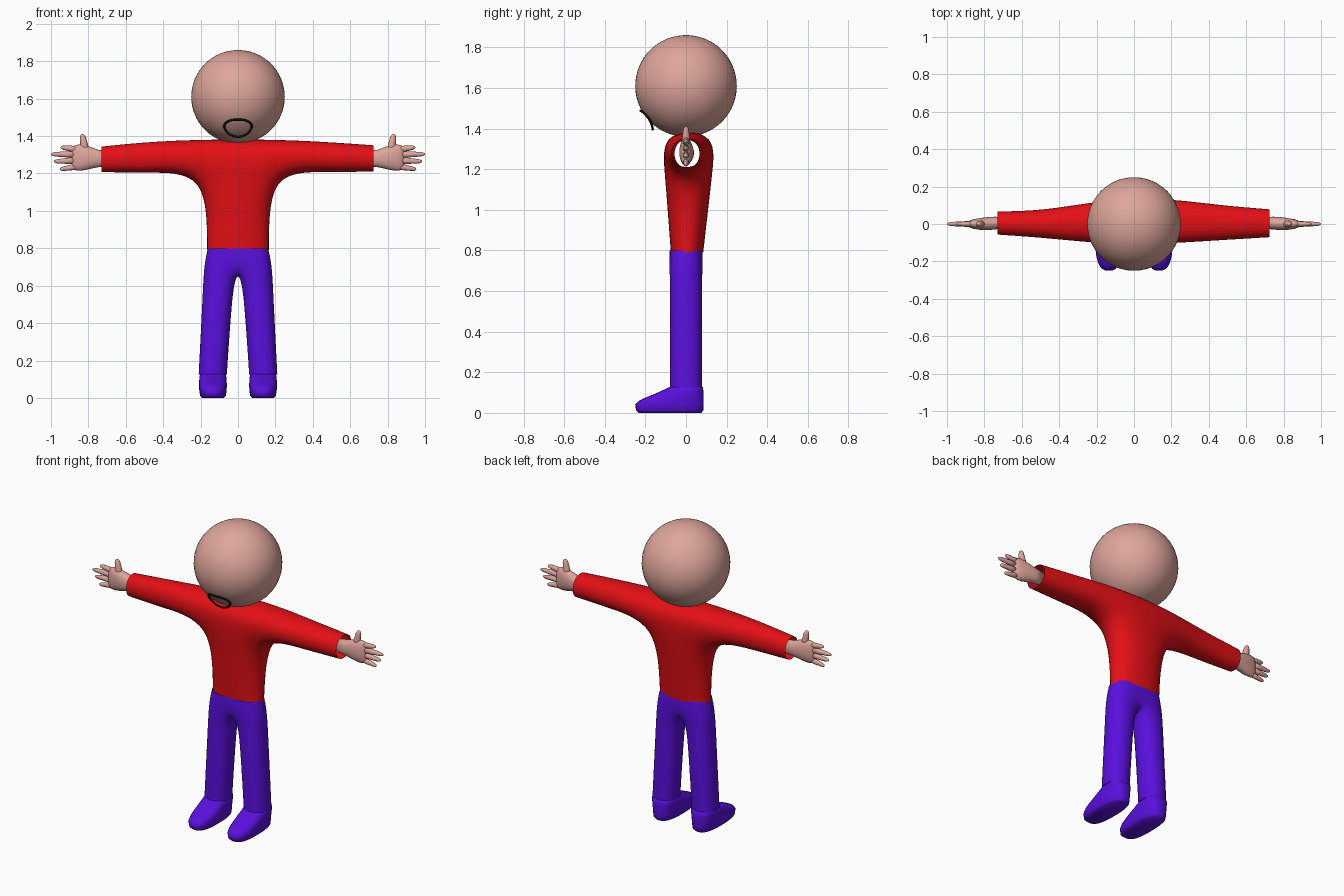
import bpy, bmesh, math
from mathutils import Vector

if "Cube" in bpy.data.objects:
    bpy.data.objects.remove(bpy.data.objects["Cube"])


def material(name, rgb):
    m = bpy.data.materials.new(name)
    m.diffuse_color = (*rgb, 1)
    m.use_nodes = True
    m.node_tree.nodes["Principled BSDF"].inputs["Base Color"].default_value = m.diffuse_color
    return m


SKIN = material("skin", (0.73, 0.38, 0.33))
RED = material("red cloth", (0.78, 0.005, 0.008))
PURPLE = material("purple cloth", (0.1, 0.005, 0.72))
BLACK = material("black line", (0.005, 0.005, 0.005))


def finish(name, bm, mat, mirror=False, subsurf=0):
    """Turn a bmesh into a smooth object, optionally mirrored and subdivided."""
    bmesh.ops.recalc_face_normals(bm, faces=bm.faces)
    for f in bm.faces:
        f.smooth = True
    me = bpy.data.meshes.new(name)
    bm.to_mesh(me)
    bm.free()
    me.materials.append(mat)
    ob = bpy.data.objects.new(name, me)
    bpy.context.collection.objects.link(ob)
    if mirror:
        ob.modifiers.new("mirror", 'MIRROR').use_mirror_merge = False
    if subsurf:
        s = ob.modifiers.new("subsurf", 'SUBSURF')
        s.levels = s.render_levels = subsurf
    return ob


def garment(name, pts, quads, openings, mat):
    """Front and back panels joined along the outline, left open at the openings.
    pts: key -> (x, z, front y, back y)"""
    bm = bmesh.new()
    front = {k: bm.verts.new((x, yf, z)) for k, (x, z, yf, yb) in pts.items()}
    back = {k: bm.verts.new((x, yb, z)) for k, (x, z, yf, yb) in pts.items()}
    count = {}
    for q in quads:
        bm.faces.new([front[k] for k in q])
        bm.faces.new([back[k] for k in reversed(q)])
        for i in range(4):
            e = frozenset((q[i], q[(i + 1) % 4]))
            count[e] = count.get(e, 0) + 1
    skip = {frozenset(o) for o in openings}
    for e, c in count.items():
        if c == 1 and e not in skip:
            a, b = sorted(e)
            bm.faces.new((front[a], front[b], back[b], back[a]))
    return finish(name, bm, mat, subsurf=3)


def loft(bm, rings, n=24, power=1.0):
    """Closed skin over rings given as (centre, half axis u, half axis v)."""
    def bend(v):
        return math.copysign(abs(v) ** power, v)
    loops = []
    for c, u, v in rings:
        loops.append([bm.verts.new(Vector(c)
                                   + Vector(u) * bend(math.cos(math.tau * i / n))
                                   + Vector(v) * bend(math.sin(math.tau * i / n)))
                      for i in range(n)])
    for a, b in zip(loops, loops[1:]):
        for i in range(n):
            j = (i + 1) % n
            bm.faces.new((a[i], a[j], b[j], b[i]))
    bm.faces.new(loops[0])
    bm.faces.new(loops[-1])


# Head
bm = bmesh.new()
bmesh.ops.create_uvsphere(bm, u_segments=48, v_segments=32, radius=0.25)
head = finish("head", bm, SKIN)
head.location = (0, 0, 1.61)

# Mouth outline lying in front of the head
half = [(0, 1.487), (0.05, 1.48), (0.073, 1.455), (0.058, 1.42), (0.03, 1.402), (0, 1.396)]
outline = half + [(-x, z) for x, z in half[-2:0:-1]]
cu = bpy.data.curves.new("mouth", 'CURVE')
cu.dimensions = '3D'
cu.bevel_depth = 0.006
cu.bevel_resolution = 2
sp = cu.splines.new('BEZIER')
sp.bezier_points.add(len(outline) - 1)
sp.use_cyclic_u = True
for p, (x, z) in zip(sp.bezier_points, outline):
    p.co = (x, -0.163 - (z - 1.395) * 0.66 + 3 * x * x, z)
    p.handle_left_type = p.handle_right_type = 'AUTO'
cu.materials.append(BLACK)
bpy.context.collection.objects.link(bpy.data.objects.new("mouth", cu))

# Shirt with open sleeves and hem
shirt = {
    "cuff_t_l": (-0.73, 1.350, -0.062, 0.072), "cuff_b_l": (-0.73, 1.202, -0.062, 0.072),
    "arm_t_l": (-0.48, 1.377, -0.080, 0.078), "arm_b_l": (-0.48, 1.195, -0.080, 0.078),
    "sh_t_l": (-0.18, 1.390, -0.115, 0.136), "sh_b_l": (-0.18, 1.200, -0.115, 0.136),
    "sh_t_r": (0.18, 1.390, -0.115, 0.148), "sh_b_r": (0.18, 1.200, -0.115, 0.148),
    "arm_t_r": (0.46, 1.377, -0.095, 0.108), "arm_b_r": (0.46, 1.200, -0.095, 0.108),
    "cuff_t_r": (0.725, 1.357, -0.077, 0.085), "cuff_b_r": (0.725, 1.204, -0.077, 0.085),
    "hem_l": (-0.18, 0.79, -0.082, 0.092), "hem_r": (0.18, 0.79, -0.082, 0.092),
}
columns = ["cuff_%s_l", "arm_%s_l", "sh_%s_l", "sh_%s_r", "arm_%s_r", "cuff_%s_r"]
quads = [(a % "b", b % "b", b % "t", a % "t") for a, b in zip(columns, columns[1:])]
quads.append(("hem_l", "hem_r", "sh_b_r", "sh_b_l"))
garment("shirt", shirt, quads,
        [("cuff_t_l", "cuff_b_l"), ("cuff_t_r", "cuff_b_r"), ("hem_l", "hem_r")], RED)

# Trousers
D = 0.086
pants = {"waist": (0, 0.80, -0.08, 0.08), "crotch": (0, 0.705, -D, D)}
quads, openings = [], []
for s, t in ((-1, "_l"), (1, "_r")):
    for k, x, z, d in (("waist", 0.168, 0.80, 0.08), ("hip", 0.19, 0.71, D),
                       ("knee_out", 0.197, 0.52, D), ("knee_in", 0.027, 0.52, D),
                       ("hem_out", 0.217, 0.125, D), ("hem_in", 0.053, 0.125, D)):
        pants[k + t] = (s * x, z, -d, d)
    for q in (("waist" + t, "waist", "crotch", "hip" + t),
              ("hip" + t, "crotch", "knee_in" + t, "knee_out" + t),
              ("knee_out" + t, "knee_in" + t, "hem_in" + t, "hem_out" + t)):
        quads.append(q if s < 0 else q[::-1])
    openings += [("waist" + t, "waist"), ("hem_out" + t, "hem_in" + t)]
garment("trousers", pants, quads, openings, PURPLE)

# Shoes: footprints stacked upward (z, toe y, heel y, half width)
bm = bmesh.new()
loft(bm, [((0.134, (toe + heel) / 2, z), (w, 0, 0), (0, (heel - toe) / 2, 0))
          for z, toe, heel, w in ((0, -0.232, 0.075, 0.058), (0.012, -0.246, 0.085, 0.069),
                                  (0.04, -0.25, 0.087, 0.073), (0.06, -0.232, 0.087, 0.074),
                                  (0.075, -0.2, 0.087, 0.074), (0.1, -0.14, 0.086, 0.073),
                                  (0.125, -0.085, 0.084, 0.07), (0.137, -0.06, 0.07, 0.056))],
     n=32, power=0.75)
finish("shoes", bm, PURPLE, mirror=True)

# Hands: palm, then four fingers and a thumb
bm = bmesh.new()
loft(bm, [((x, y, z), (0, hy, 0), (0, 0, hz))
          for x, y, z, hy, hz in ((0.69, 0.005, 1.28, 0.03, 0.042), (0.745, 0.005, 1.28, 0.034, 0.046),
                                  (0.78, 0.002, 1.283, 0.035, 0.056), (0.82, 0, 1.285, 0.032, 0.067),
                                  (0.855, 0, 1.285, 0.026, 0.07), (0.877, 0, 1.284, 0.019, 0.064),
                                  (0.887, 0, 1.284, 0.01, 0.052))], power=0.9)
for x0, z0, x1, z1, r in ((0.855, 1.328, 0.948, 1.340, 0.018), (0.865, 1.302, 1.0, 1.303, 0.018),
                          (0.865, 1.270, 0.984, 1.264, 0.018), (0.855, 1.238, 0.953, 1.222, 0.017),
                          (0.815, 1.310, 0.833, 1.410, 0.024)):
    a, b = Vector((x0, 0, z0)), Vector((x1, 0, z1))
    side = (b - a).normalized().cross(Vector((0, 1, 0)))
    loft(bm, [(a.lerp(b, t), side * r * k, Vector((0, r * k * 0.9, 0)))
              for t, k in ((0, 1), (0.4, 0.88), (0.8, 0.68), (0.93, 0.5), (0.98, 0.3), (1, 0.08))], n=12)
finish("hands", bm, SKIN, mirror=True)
